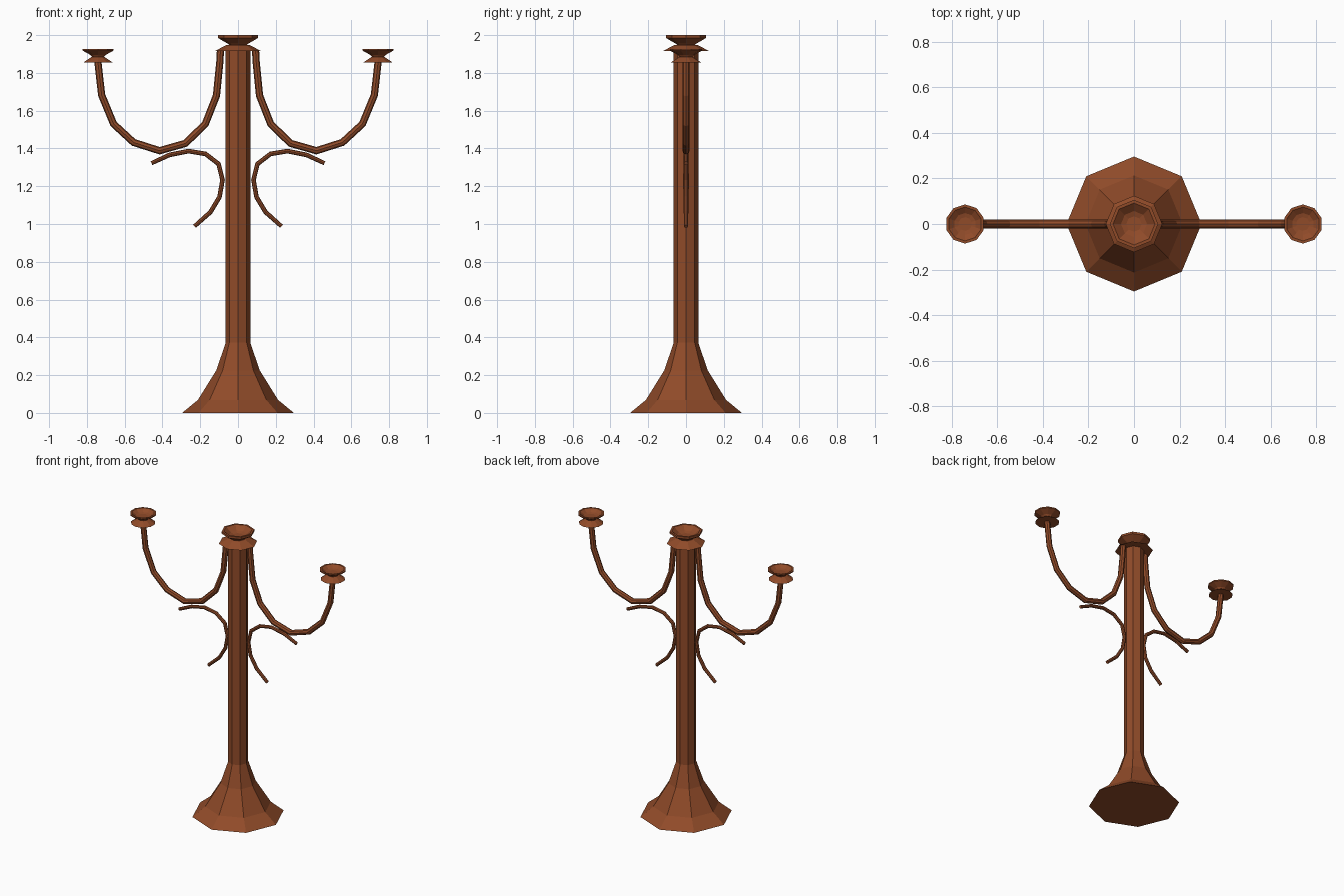
import bpy, bmesh, math
from mathutils import Vector

if "Cube" in bpy.data.objects:
    bpy.data.objects.remove(bpy.data.objects["Cube"])

rust = bpy.data.materials.new("rust_brown")
rust.diffuse_color = (0.28, 0.07, 0.022, 1)
rust.use_nodes = True
rust.node_tree.nodes["Principled BSDF"].inputs["Base Color"].default_value = rust.diffuse_color


def finish(bm, name):
    bmesh.ops.recalc_face_normals(bm, faces=bm.faces)
    me = bpy.data.meshes.new(name)
    bm.to_mesh(me)
    bm.free()
    me.materials.append(rust)
    ob = bpy.data.objects.new(name, me)
    bpy.context.collection.objects.link(ob)
    return ob


def skin(name, rings):
    """Join rings of points into a capped, flat-faced tube."""
    bm = bmesh.new()
    loops = [[bm.verts.new(p) for p in ring] for ring in rings]
    n = len(loops[0])
    for a, b in zip(loops, loops[1:]):
        for i in range(n):
            j = (i + 1) % n
            bm.faces.new((a[i], a[j], b[j], b[i]))
    bm.faces.new(loops[0])
    bm.faces.new(loops[-1])
    return finish(bm, name)


def lathe(name, profile, sides, x=0.0):
    """Turn (radius, z) points around a vertical axis, first vertex on +y."""
    ang = [math.pi / 2 + 2 * math.pi * i / sides for i in range(sides)]
    return skin(name, [[(x + r * math.cos(a), r * math.sin(a), z) for a in ang]
                       for r, z in profile])


def tube(name, path, radii, side, sides=8):
    """Sweep a mitred tube along (x, z) points in the y = 0 plane."""
    pts = [Vector((side * x, 0, z)) for x, z in path]
    rings = []
    for i, p in enumerate(pts):
        d0 = (p - pts[i - 1]).normalized() if i else (pts[1] - p).normalized()
        d1 = (pts[i + 1] - p).normalized() if i < len(pts) - 1 else d0
        t = (d0 + d1).normalized()
        across = Vector((t.z, 0, -t.x)) / max(t.dot(d0), 0.5)
        r = radii[i]
        rings.append([p + across * r * math.cos(a) + Vector((0, r * math.sin(a), 0))
                      for a in (2 * math.pi * k / sides for k in range(sides))])
    return skin(name, rings)


# flared foot and octagonal shaft
lathe("foot", [(0.296, 0), (0.213, 0.068), (0.115, 0.225), (0.065, 0.372)], 8)
lathe("shaft", [(0.065, 0.07), (0.065, 1.925)], 8)

# central drip plate and candle cup
lathe("centre_drip_plate", [(0.124, 1.915), (0.06, 1.948)], 8)
lathe("centre_cup", [(0.04, 1.94), (0.055, 1.955), (0.106, 1.985), (0.106, 2.0),
                     (0.092, 2.0), (0.057, 1.972), (0.034, 1.965)], 8)

arm_path = [(0.093, 1.92), (0.096, 1.86), (0.114, 1.68), (0.173, 1.53),
            (0.278, 1.427), (0.415, 1.388), (0.553, 1.432), (0.659, 1.53),
            (0.722, 1.683), (0.743, 1.87)]
scroll_path = [(0.458, 1.322), (0.362, 1.366), (0.262, 1.386), (0.172, 1.371),
               (0.103, 1.318), (0.082, 1.233), (0.098, 1.143), (0.146, 1.063),
               (0.230, 0.988)]

for side, tag in ((-1, "left"), (1, "right")):
    # curved arm and the decorative scroll under it
    tube(tag + "_arm", arm_path, [0.019] * len(arm_path), side)
    tube(tag + "_scroll", scroll_path, [0.011] + [0.012] * 7 + [0.011], side)
    # drip plate and candle cup at the arm's end
    lathe(tag + "_drip_plate", [(0.08, 1.856), (0.03, 1.888)], 10, side * 0.741)
    lathe(tag + "_cup", [(0.03, 1.88), (0.042, 1.895), (0.086, 1.918), (0.086, 1.926),
                         (0.074, 1.926), (0.048, 1.908), (0.03, 1.904)],
          10, side * 0.741)
